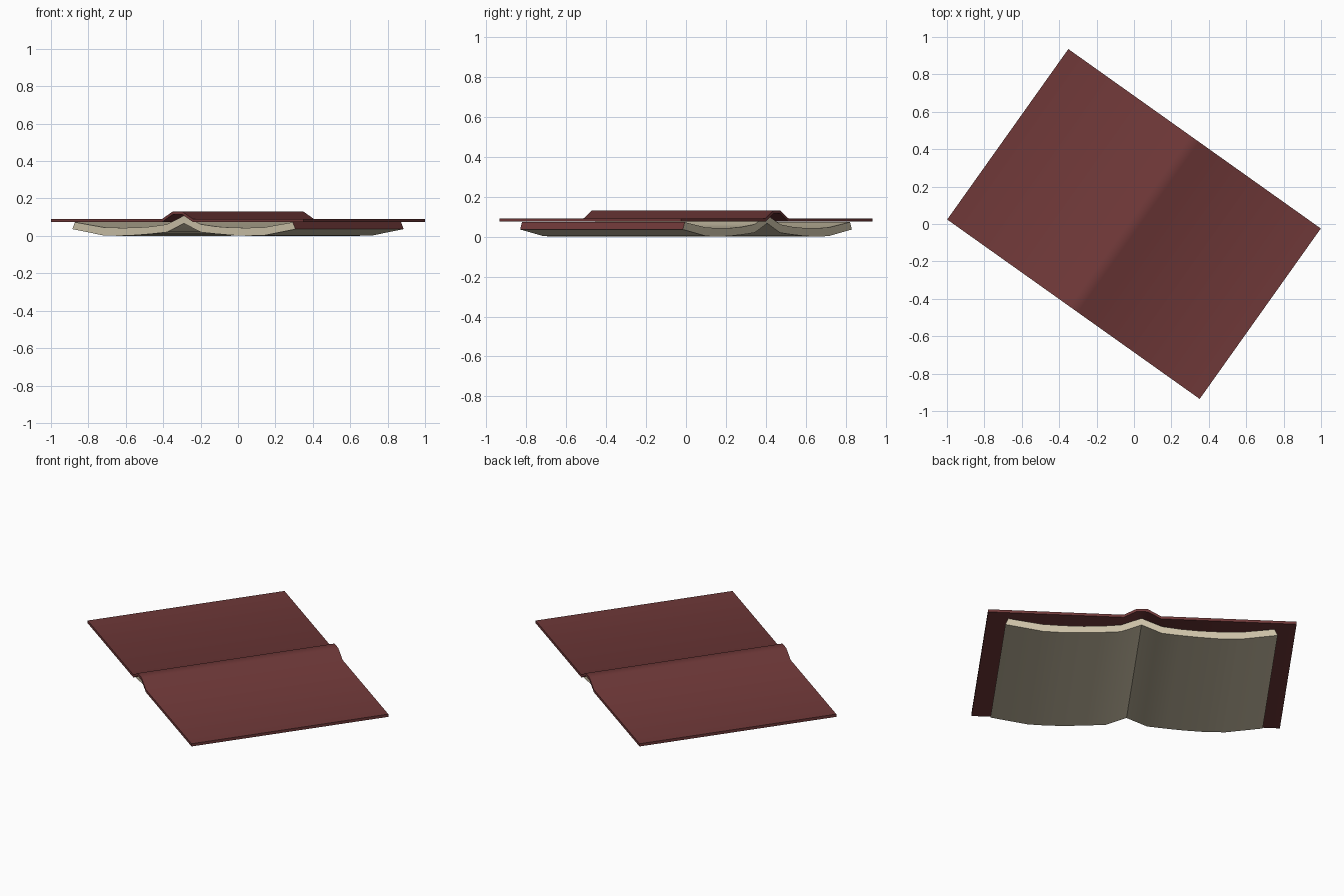
import bpy, bmesh, math
from mathutils import Matrix

if "Cube" in bpy.data.objects:
    bpy.data.objects.remove(bpy.data.objects["Cube"])

TURN = Matrix.Rotation(math.radians(-35.4), 4, 'Z')


def make_material(name, rgb):
    mat = bpy.data.materials.new(name)
    mat.use_nodes = True
    mat.diffuse_color = (*rgb, 1)
    mat.node_tree.nodes["Principled BSDF"].inputs["Base Color"].default_value = (*rgb, 1)
    return mat


maroon = make_material("maroon leather", (0.16, 0.04, 0.04))
cream = make_material("cream paper", (0.62, 0.55, 0.40))


def mirrored(half):
    """Half profile from the spine outwards -> full profile from left to right."""
    return [(-u, z) for u, z in reversed(half) if u > 0] + half


def extruded_sheet(name, upper, lower, half_length, materials, edge_index=0):
    """Closed sheet between two half profiles, extruded along the spine."""
    outline = mirrored(lower) + mirrored(upper)[::-1]
    edge_starts = (len(mirrored(lower)) - 1, len(outline) - 1)
    bm = bmesh.new()
    near = [bm.verts.new((u, -half_length, z)) for u, z in outline]
    far = [bm.verts.new((u, half_length, z)) for u, z in outline]
    count = len(outline)
    for i in range(count):
        j = (i + 1) % count
        face = bm.faces.new((near[i], near[j], far[j], far[i]))
        if i in edge_starts:
            face.material_index = edge_index
    bm.faces.new(near)
    bm.faces.new(far)
    bmesh.ops.recalc_face_normals(bm, faces=bm.faces)
    bm.transform(TURN)
    mesh = bpy.data.meshes.new(name)
    bm.to_mesh(mesh)
    bm.free()
    for mat in materials:
        mesh.materials.append(mat)
    obj = bpy.data.objects.new(name, mesh)
    bpy.context.collection.objects.link(obj)
    bpy.ops.object.select_all(action='DESELECT')
    obj.select_set(True)
    bpy.context.view_layer.objects.active = obj
    bpy.ops.object.shade_smooth_by_angle(angle=math.radians(36))
    return obj


# Cover: two flat boards joined by a raised spine
cover_top = [(0.03, 0.131), (0.10, 0.091), (0.828, 0.091)]
cover_under = [(u, z - 0.016) for u, z in cover_top]
extruded_sheet("book_cover", cover_top, cover_under, 0.559, [maroon])

# Page block: sagging pages peaking at the spine, with coloured outer edges
page_top = [(0, 0.108), (0.11, 0.062), (0.21, 0.050), (0.31, 0.044),
            (0.42, 0.043), (0.53, 0.046), (0.715, 0.073)]
page_under = [(0, 0.067), (0.11, 0.020), (0.21, 0.011), (0.31, 0.004),
              (0.42, 0.0), (0.53, 0.003), (0.731, 0.036)]
extruded_sheet("page_block", page_top, page_under, 0.50, [cream, maroon], edge_index=1)
